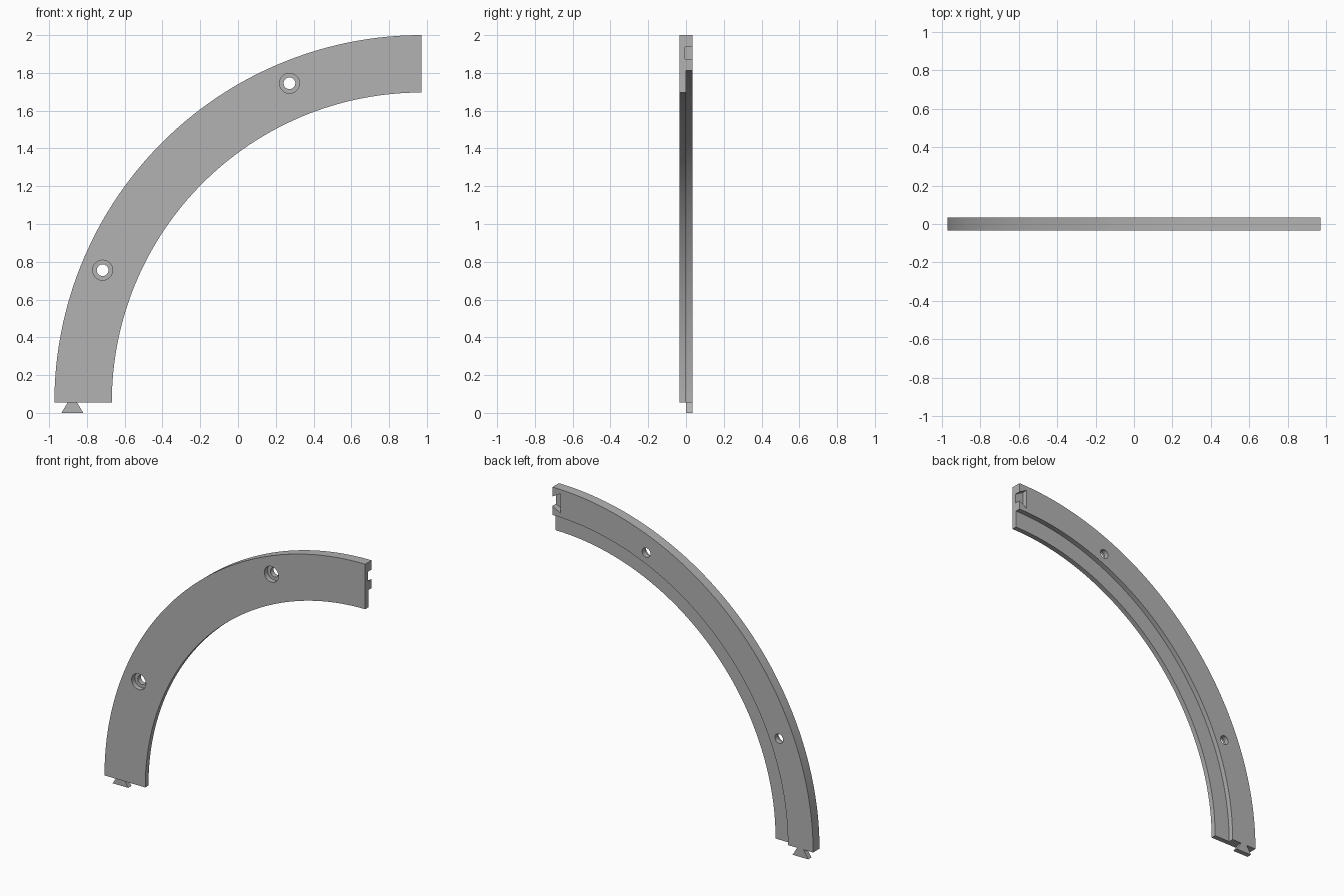
import bpy, bmesh, math
from mathutils import Vector

cube = bpy.data.objects.get("Cube")
if cube:
    bpy.data.objects.remove(cube, do_unlink=True)

CX, CZ = 0.972, 0.056            # centre of the arc
OUTER, STEP, INNER = 1.944, 1.756, 1.64
HALF = 0.034                     # half thickness
MID = 1.849                      # radius of the dovetail joints
HOLE_R = 1.828
SEGS = 96

grey = bpy.data.materials.new("grey plastic")
grey.use_nodes = True
colour = (0.45, 0.45, 0.45, 1)
grey.diffuse_color = colour
grey.node_tree.nodes["Principled BSDF"].inputs["Base Color"].default_value = colour


def finish(name, bm):
    bmesh.ops.recalc_face_normals(bm, faces=bm.faces)
    mesh = bpy.data.meshes.new(name)
    bm.to_mesh(mesh)
    bm.free()
    mesh.materials.append(grey)
    obj = bpy.data.objects.new(name, mesh)
    bpy.context.collection.objects.link(obj)
    return obj


def prism(name, outline, y0, y1):
    """Extrude an x-z outline from y0 to y1."""
    bm = bmesh.new()
    face = bm.faces.new([bm.verts.new((x, y0, z)) for x, z in outline])
    side = bmesh.ops.extrude_face_region(bm, geom=[face])["geom"]
    moved = [v for v in side if isinstance(v, bmesh.types.BMVert)]
    bmesh.ops.translate(bm, verts=moved, vec=(0, y1 - y0, 0))
    return finish(name, bm)


def disc(name, centre, radius, y0, y1):
    ring = [2 * math.pi * i / 40 for i in range(40)]
    return prism(name, [(centre[0] + radius * math.cos(a),
                         centre[1] + radius * math.sin(a)) for a in ring], y0, y1)


def boolean(target, tool, operation):
    mod = target.modifiers.new(tool.name, 'BOOLEAN')
    mod.operation = operation
    mod.solver = 'EXACT'
    mod.object = tool
    bpy.context.view_layer.objects.active = target
    bpy.ops.object.modifier_apply(modifier=mod.name)
    bpy.data.objects.remove(tool, do_unlink=True)


# Stepped section swept through a quarter circle
section = [(INNER, -HALF), (OUTER, -HALF), (OUTER, HALF),
           (STEP, HALF), (STEP, 0), (INNER, 0)]
bm = bmesh.new()
rings = []
for i in range(SEGS + 1):
    a = math.pi / 2 * i / SEGS
    rings.append([bm.verts.new((CX - r * math.cos(a), y, CZ + r * math.sin(a)))
                  for r, y in section])
for a, b in zip(rings, rings[1:]):
    for j in range(len(section)):
        k = (j + 1) % len(section)
        bm.faces.new((a[j], a[k], b[k], b[j]))
bm.faces.new(rings[0])
bm.faces.new(rings[-1])
body = finish("curved_rail", bm)

# Dovetail tongue at the foot
tx = CX - MID
tongue = prism("dovetail_tongue", [(tx - 0.058, 0), (tx + 0.058, 0), (tx + 0.024, CZ),
                                   (tx + 0.024, CZ + 0.02), (tx - 0.024, CZ + 0.02),
                                   (tx - 0.024, CZ)], 0.0, HALF)
boolean(body, tongue, 'UNION')

# Matching dovetail socket at the upper end, open to the back
sz = CZ + MID
socket = prism("socket_cutter", [(CX + 0.02, sz - 0.032), (CX, sz - 0.032),
                                 (CX - 0.06, sz - 0.066), (CX - 0.06, sz + 0.066),
                                 (CX, sz + 0.032), (CX + 0.02, sz + 0.032)],
               -0.004, HALF + 0.02)
boolean(body, socket, 'DIFFERENCE')

# Screw holes with wider counterbores on the front
for a in (math.pi / 8, 3 * math.pi / 8):
    c = (CX - HOLE_R * math.cos(a), CZ + HOLE_R * math.sin(a))
    boolean(body, disc("hole_cutter", c, 0.031, -0.1, 0.1), 'DIFFERENCE')
    boolean(body, disc("counterbore_cutter", c, 0.053, -0.1, 0.0), 'DIFFERENCE')

bpy.ops.object.select_all(action='DESELECT')
body.select_set(True)
bpy.context.view_layer.objects.active = body
bpy.ops.object.shade_smooth_by_angle(angle=math.radians(30))
